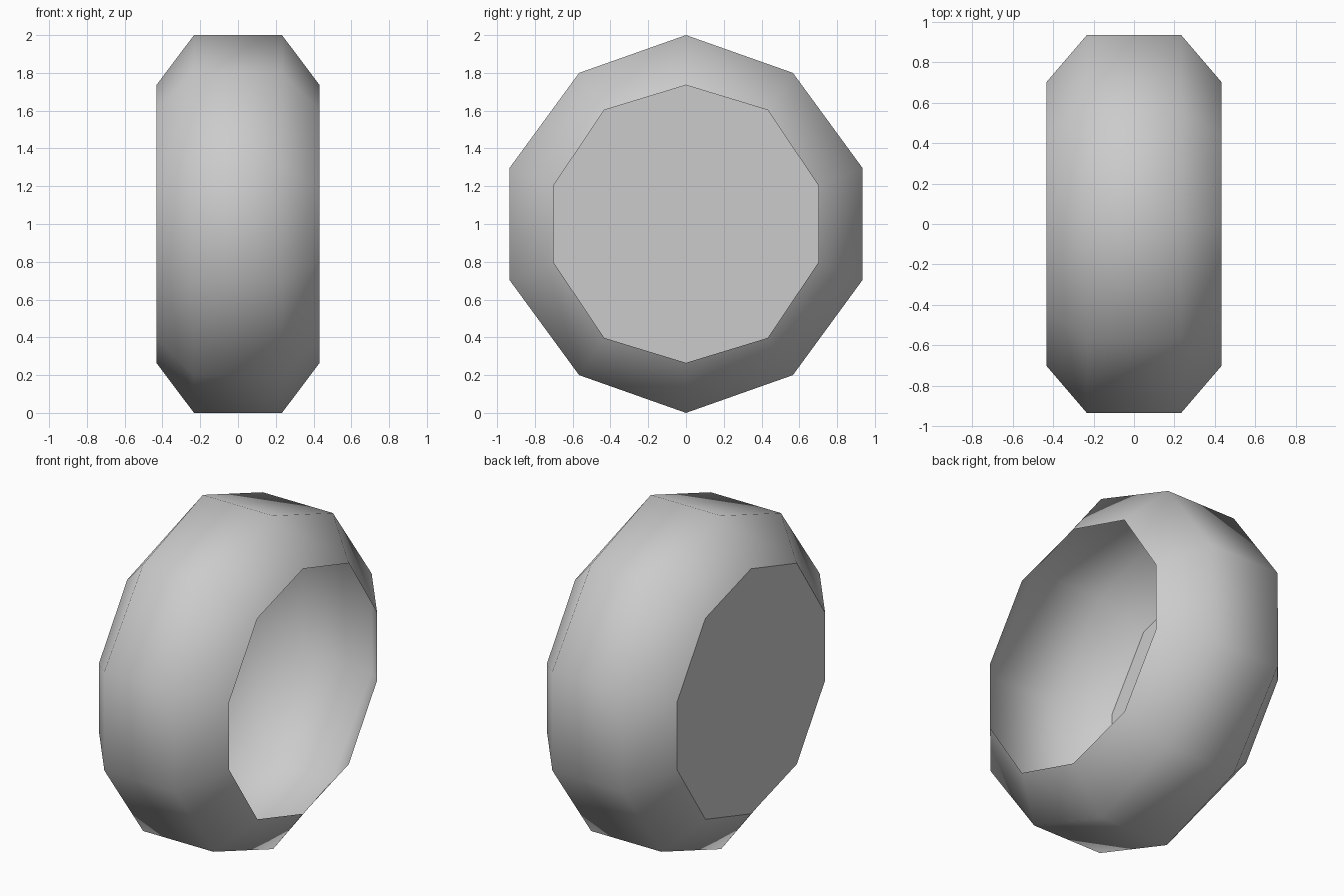
import bpy
import bmesh

cube = bpy.data.objects.get("Cube")
if cube:
    bpy.data.objects.remove(cube, do_unlink=True)

# One plain grey material
grey = bpy.data.materials.new("light_grey")
grey.use_nodes = True
colour = (0.6, 0.6, 0.6, 1.0)
grey.diffuse_color = colour
grey.node_tree.nodes["Principled BSDF"].inputs["Base Color"].default_value = colour


def decagon(quarter):
    """Mirror a quarter outline (y, z) into a full ten-sided loop."""
    half = quarter + [(y, -z) for y, z in reversed(quarter)]
    return half + [(-y, z) for y, z in reversed(half[1:-1])]


def add_loop(bm, x, outline):
    return [bm.verts.new((x, y, z + 1.0)) for y, z in outline]


def finish(bm, name, smooth):
    mesh = bpy.data.meshes.new(name)
    for face in bm.faces:
        face.smooth = smooth
    bm.to_mesh(mesh)
    bm.free()
    mesh.materials.append(grey)
    obj = bpy.data.objects.new(name, mesh)
    bpy.context.collection.objects.link(obj)
    return obj


outer = decagon([(0, 1), (0.566, 0.8), (0.934, 0.297)])
inner = decagon([(0, 0.735), (0.433, 0.603), (0.702, 0.202)])
half_width, half_tread = 0.432, 0.233

# Thin rounded wall: bevelled shoulders and a flat tread
bm = bmesh.new()
loops = [add_loop(bm, x, outline) for x, outline in (
    (-half_width, inner), (-half_tread, outer),
    (half_tread, outer), (half_width, inner))]
for a, b in zip(loops, loops[1:]):
    for i in range(len(a)):
        j = (i + 1) % len(a)
        bm.faces.new((a[i], b[i], b[j], a[j]))
finish(bm, "round_wall", True)

# Flat cap closing the right side; the left side stays open
bm = bmesh.new()
bm.faces.new(add_loop(bm, -half_width, inner))
finish(bm, "side_cap", False)
